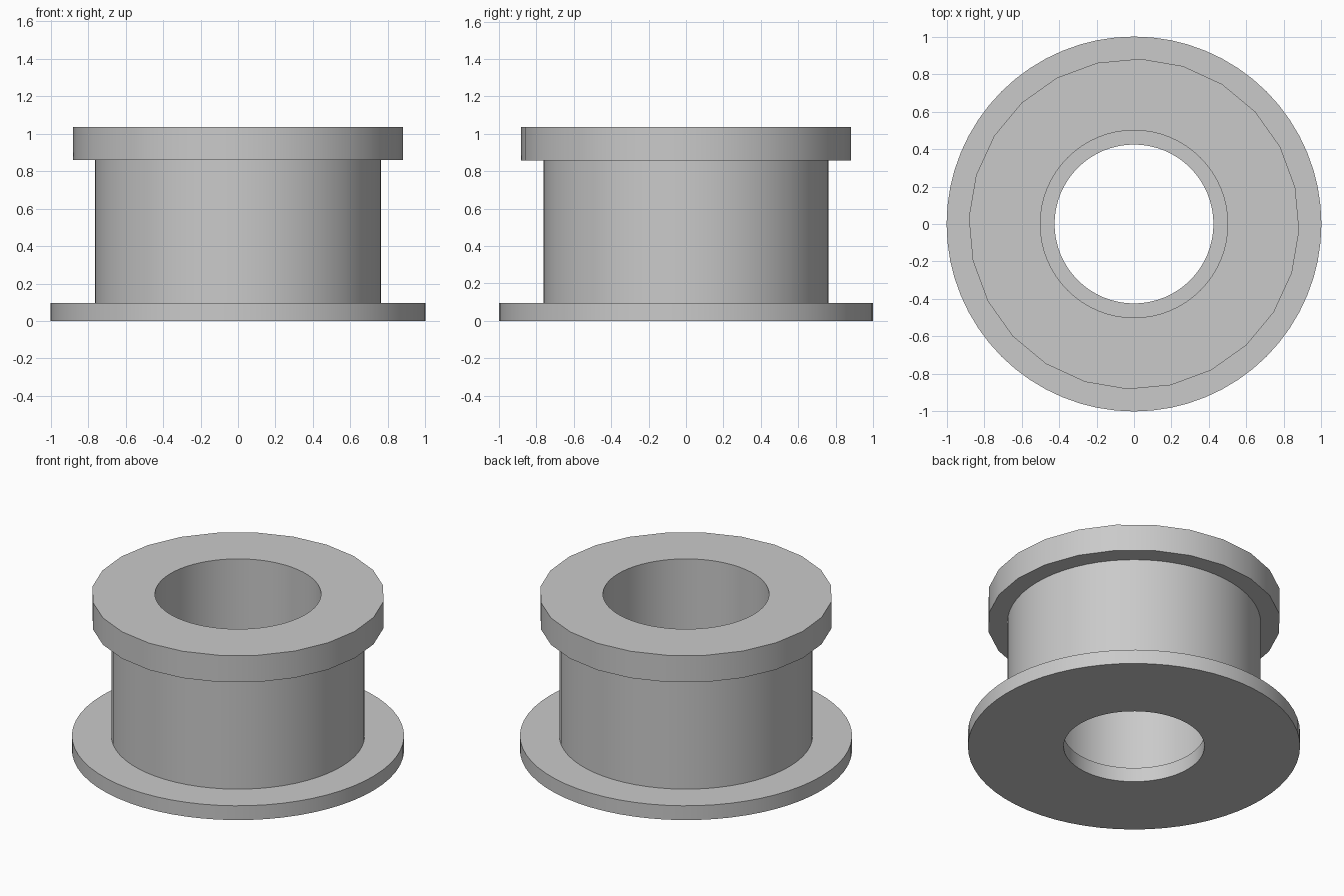
import bpy
import bmesh
import math

cube = bpy.data.objects.get("Cube")
if cube:
    bpy.data.objects.remove(cube, do_unlink=True)

# Single plain grey
grey = bpy.data.materials.new("plain grey")
grey.use_nodes = True
colour = (0.59, 0.59, 0.59, 1)
grey.diffuse_color = colour
grey.node_tree.nodes["Principled BSDF"].inputs["Base Color"].default_value = colour


def loop(bm, radius, z, sides, turn=0):
    """Closed ring of edges."""
    verts = [bm.verts.new((radius * math.cos(turn + math.tau * i / sides),
                           radius * math.sin(turn + math.tau * i / sides), z))
             for i in range(sides)]
    return [bm.edges.new((verts[i - 1], verts[i])) for i in range(sides)]


def ring(name, inner, outer, bottom, top, sides=64, turn=0):
    """Solid ring: a flat washer with a round bore, extruded upwards."""
    bm = bmesh.new()
    outline = loop(bm, outer, bottom, sides, turn) + loop(bm, inner, bottom, 64)
    bmesh.ops.triangle_fill(bm, edges=outline, use_beauty=True, normal=(0, 0, 1))
    lid = bmesh.ops.extrude_face_region(bm, geom=bm.faces[:], use_keep_orig=True)
    lid_verts = [g for g in lid["geom"] if isinstance(g, bmesh.types.BMVert)]
    bmesh.ops.translate(bm, verts=lid_verts, vec=(0, 0, top - bottom))
    bmesh.ops.recalc_face_normals(bm, faces=bm.faces)
    mesh = bpy.data.meshes.new(name)
    bm.to_mesh(mesh)
    bm.free()
    mesh.materials.append(grey)
    obj = bpy.data.objects.new(name, mesh)
    bpy.context.collection.objects.link(obj)
    bpy.ops.object.select_all(action="DESELECT")
    obj.select_set(True)
    bpy.context.view_layer.objects.active = obj
    bpy.ops.object.shade_smooth_by_angle(angle=math.radians(30))


# Wide base with the narrower hole, barrel, and faceted upper rim
ring("base_flange", 0.424, 1.0, 0, 0.095)
ring("barrel", 0.5, 0.763, 0.095, 0.858)
ring("top_flange", 0.5, 0.882, 0.858, 1.036, sides=24, turn=math.radians(-2.2))
